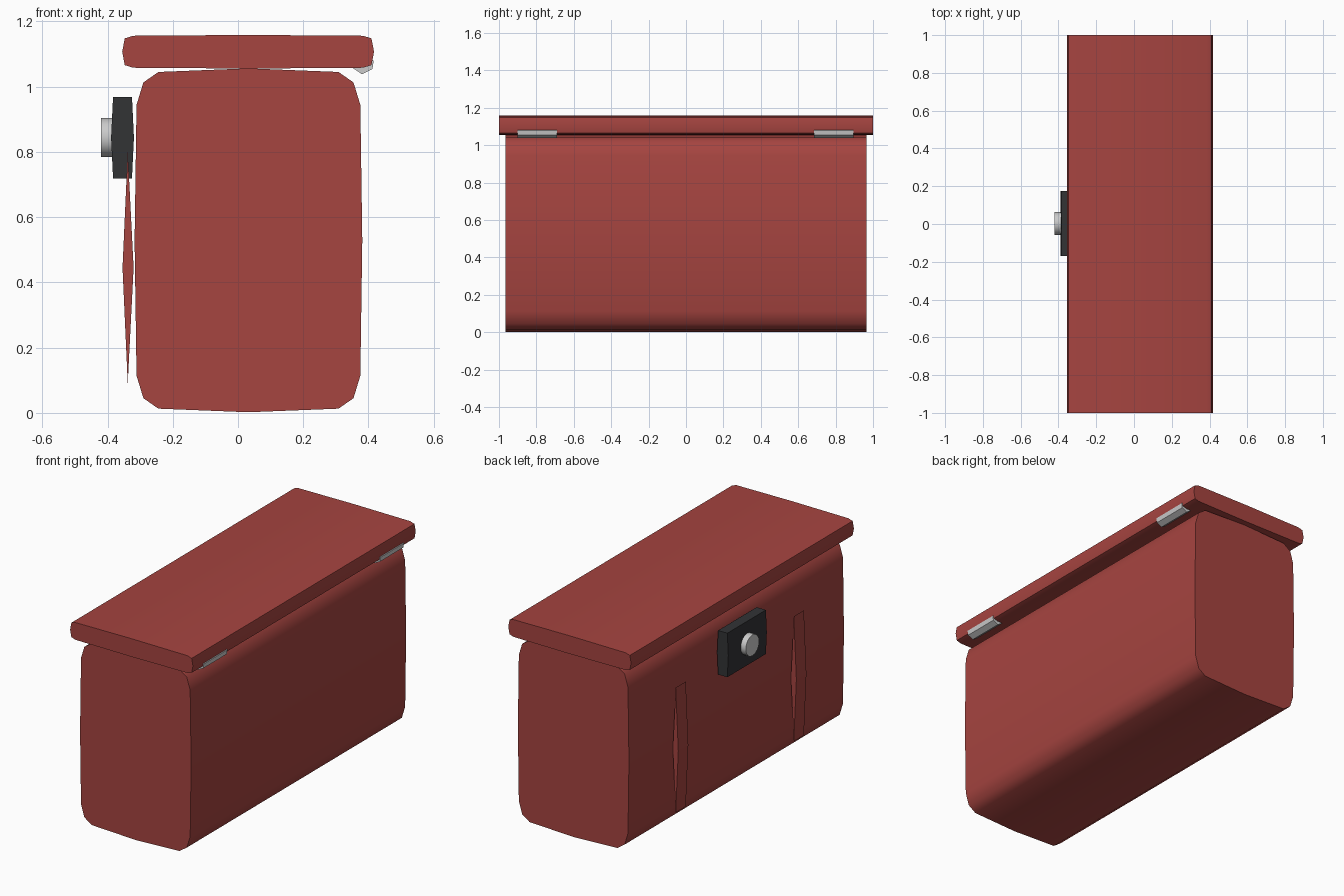
import bpy, bmesh, math

if "Cube" in bpy.data.objects:
    bpy.data.objects.remove(bpy.data.objects["Cube"])


def material(name, rgb):
    m = bpy.data.materials.new(name)
    m.diffuse_color = (*rgb, 1)
    m.use_nodes = True
    m.node_tree.nodes["Principled BSDF"].inputs["Base Color"].default_value = m.diffuse_color
    return m


RED = material("red_paint", (0.38, 0.058, 0.051))
BLACK = material("black_plate", (0.032, 0.033, 0.036))


def prism(name, profile, y0, y1, mat=None, angle=None):
    """Extrude an x-z profile along y."""
    bm = bmesh.new()
    face = bm.faces.new([bm.verts.new((x, y0, z)) for x, z in profile])
    ext = bmesh.ops.extrude_face_region(bm, geom=[face])["geom"]
    verts = [v for v in ext if isinstance(v, bmesh.types.BMVert)]
    bmesh.ops.translate(bm, verts=verts, vec=(0, y1 - y0, 0))
    bmesh.ops.recalc_face_normals(bm, faces=bm.faces)
    me = bpy.data.meshes.new(name)
    bm.to_mesh(me)
    bm.free()
    if mat:
        me.materials.append(mat)
    if angle:
        me.shade_smooth()
        me.set_sharp_from_angle(angle=math.radians(angle))
    ob = bpy.data.objects.new(name, me)
    bpy.context.collection.objects.link(ob)
    return ob


def rounded(cx, cz, quarter):
    """Mirror a quarter outline (bottom middle to right middle) into a loop."""
    right = quarter + [(x, -z) for x, z in reversed(quarter[:-1])]
    left = [(-x, z) for x, z in reversed(right[1:-1])]
    return [(cx + x, cz + z) for x, z in right + left]


# Box body
prism("box_body", rounded(0.032, 0.529, [
    (0, -0.527), (0.276, -0.516), (0.322, -0.484), (0.343, -0.415), (0.349, 0)]),
    -0.965, 0.965, RED, 42)

# Lid
prism("lid", rounded(0.031, 1.107, [
    (0, -0.0515), (0.352, -0.049), (0.378, -0.041), (0.386, 0)]),
    -1, 1, RED, 30)

# Front straps, lens shaped in section
for side, y in (("left", 0.53), ("right", -0.53)):
    prism(side + "_strap", [(-0.338, 0.09), (-0.32, 0.445), (-0.338, 0.8), (-0.354, 0.445)],
          y - 0.045, y + 0.045, RED)

# Latch plate
prism("latch_plate", rounded(-0.354, 0.844, [(0, -0.125), (0.029, -0.125), (0.035, 0)]),
      -0.17, 0.176, BLACK)

# Latch knob
bpy.ops.mesh.primitive_cylinder_add(vertices=16, radius=0.06, depth=0.05,
                                    location=(-0.395, 0.003, 0.844),
                                    rotation=(0, math.pi / 2, 0))
knob = bpy.context.object
knob.name = "latch_knob"
bpy.ops.object.shade_smooth_by_angle(angle=math.radians(30))

# Hinges under the rear lid edge
for side, y in (("left", 0.79), ("right", -0.795)):
    prism(side + "_hinge", [(0.348, 1.06), (0.38, 1.038), (0.412, 1.054),
                            (0.416, 1.08), (0.38, 1.1), (0.348, 1.085)],
          y - 0.106, y + 0.106)
